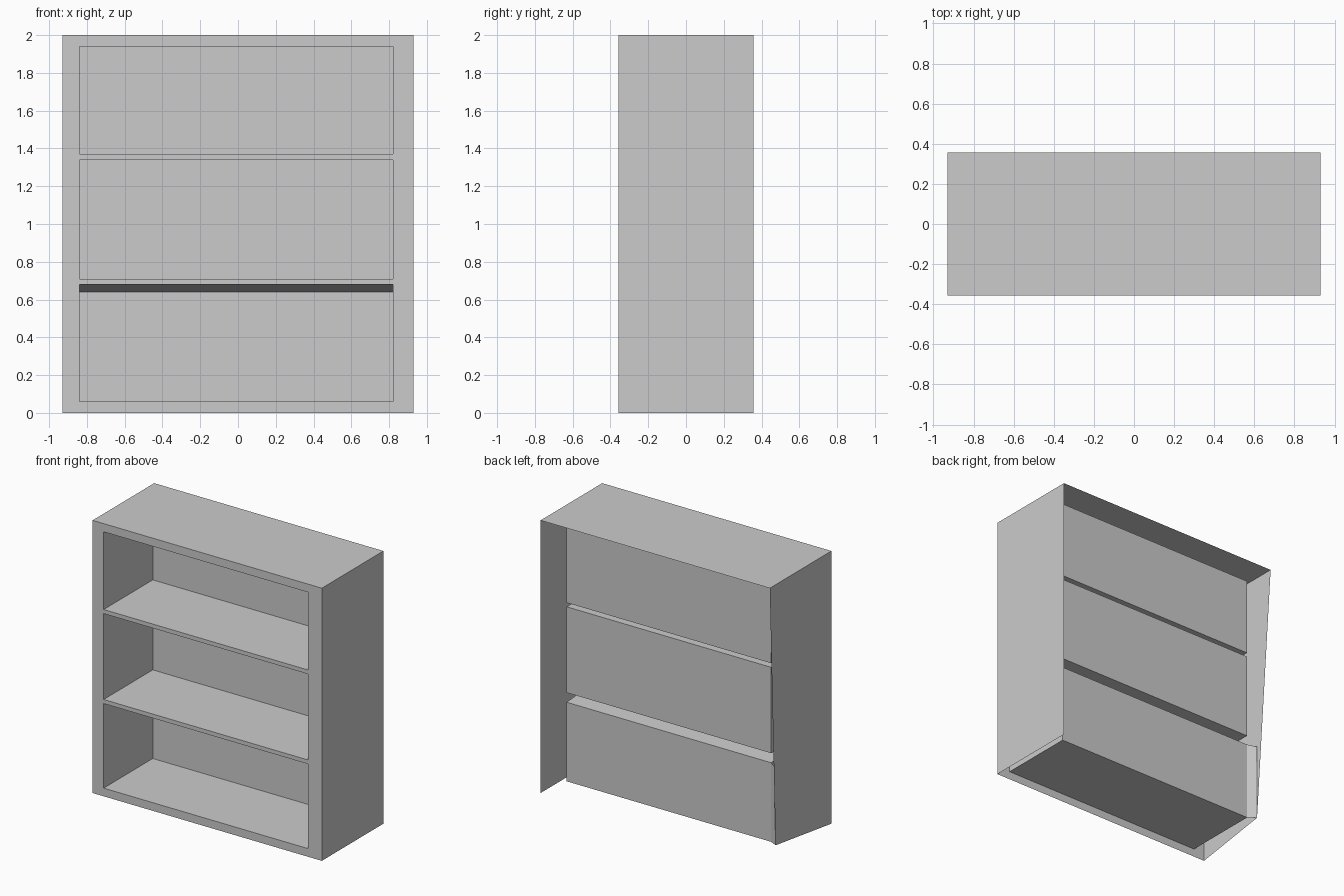
import bpy, bmesh

if "Cube" in bpy.data.objects:
    bpy.data.objects.remove(bpy.data.objects["Cube"])

W, D, H = 0.93, 0.357, 2.0          # half width, half depth, height
XL, XR, YB = -0.84, 0.82, 0.212     # compartment sides and back
# bottom, front top, back top of each compartment
BAYS = [("lower", 0.06, 0.68, 0.64), ("middle", 0.71, 1.34, 1.34), ("upper", 1.37, 1.94, 1.94)]


def make_part(name, faces):
    bm = bmesh.new()
    for pts in faces:
        bm.faces.new([bm.verts.new(p) for p in pts])
    bmesh.ops.remove_doubles(bm, verts=bm.verts, dist=1e-4)
    me = bpy.data.meshes.new(name)
    bm.to_mesh(me)
    bm.free()
    ob = bpy.data.objects.new(name, me)
    bpy.context.collection.objects.link(ob)


def front_rect(x0, x1, z0, z1):
    return [(x0, -D, z0), (x1, -D, z0), (x1, -D, z1), (x0, -D, z1)]


# Front frame: two stiles and the rails between the openings
frame = [front_rect(-W, XL, 0, H), front_rect(XR, W, 0, H)]
z_prev = 0
for _, z0, z1, _ in BAYS:
    frame.append(front_rect(XL, XR, z_prev, z0))
    z_prev = z1
frame.append(front_rect(XL, XR, z_prev, H))
make_part("front_frame", frame)

# Outer skin, open at the back and bottom; the lower left back corner is pulled in
corner = (-0.90, 0.247, 0.064)
make_part("top_panel", [[(-W, -D, H), (W, -D, H), (W, D, H), (-W, D, H)]])
make_part("right_side", [[(W, -D, 0), (W, D, 0), (W, D, H), (W, -D, H)]])
make_part("left_side", [[(-W, -D, H), (-W, D, H), corner, (-W, -D, 0)]])

# Open-fronted compartments
for name, z0, zf, zb in BAYS:
    fl = [(XL, -D, z0), (XR, -D, z0), (XR, YB, z0), (XL, YB, z0)]
    ce = [(XL, -D, zf), (XR, -D, zf), (XR, YB, zb), (XL, YB, zb)]
    faces = [fl, ce[::-1]]
    for i in (1, 2, 3):
        j = (i + 1) % 4
        faces.append([fl[j], fl[i], ce[i], ce[j]])
    make_part(name + "_compartment", faces)

# Small strip joining the lower compartment to the pulled-in corner
make_part("rear_corner_strip", [[(XL, YB, 0.06), corner, (-0.90, 0.247, 0.63), (XL, YB, 0.64)]])
